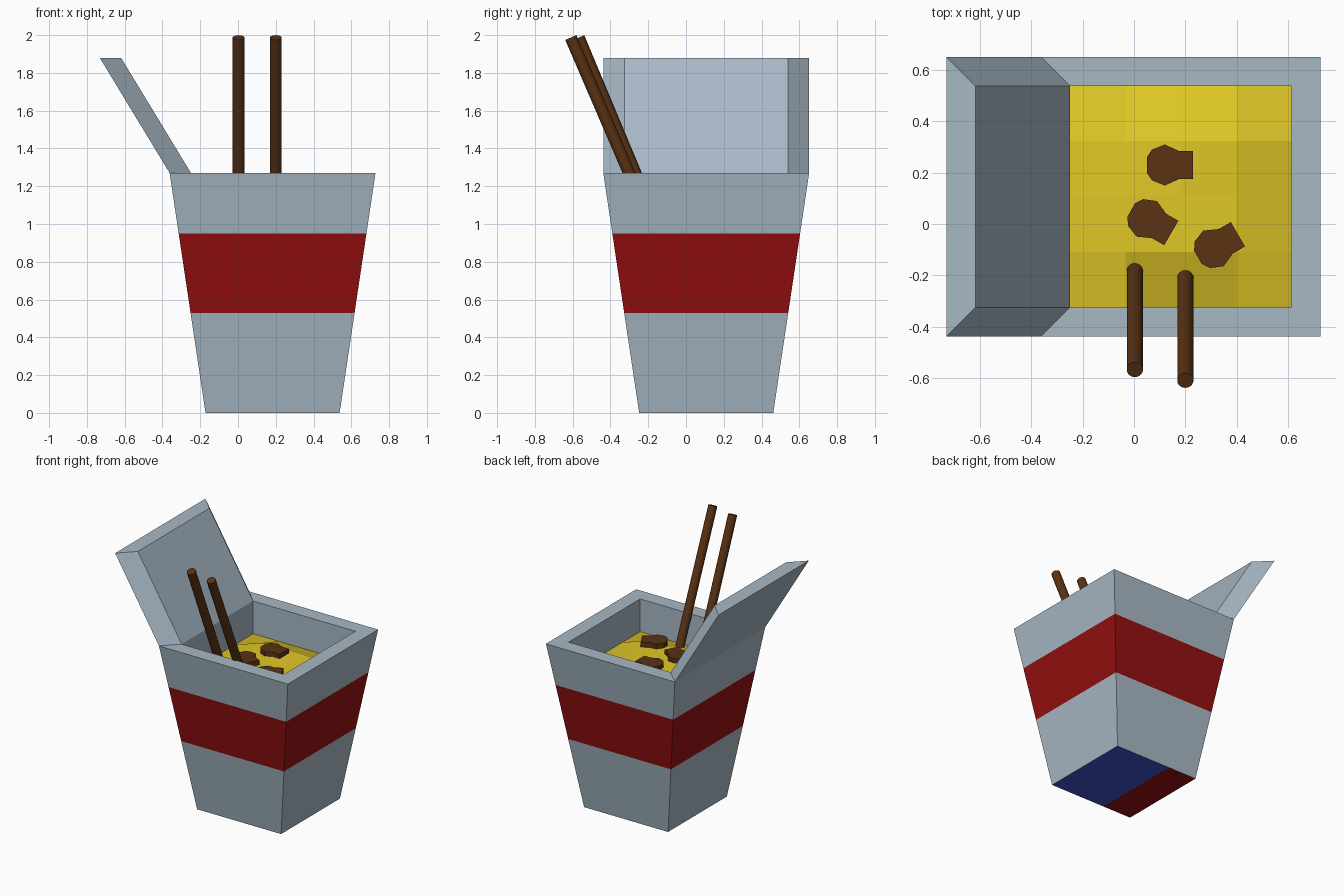
import bpy, bmesh, math, random
from mathutils import Vector, Matrix

if "Cube" in bpy.data.objects:
    bpy.data.objects.remove(bpy.data.objects["Cube"])

random.seed(3)
CX, CY = 0.183, 0.107          # carton axis
TOP, RIM, INNER = 1.27, 0.545, 0.432
NOODLE_Z = 1.02


def material(name, rgb):
    m = bpy.data.materials.new(name)
    m.diffuse_color = (*rgb, 1)
    m.use_nodes = True
    m.node_tree.nodes["Principled BSDF"].inputs["Base Color"].default_value = m.diffuse_color
    return m


GREY = material("carton grey", (0.39, 0.48, 0.56))
RED = material("band red", (0.30, 0.005, 0.005))
BLUE = material("base blue", (0.05, 0.085, 0.60))
YELLOW = material("noodle yellow", (0.75, 0.58, 0.02))
BROWN = material("wood brown", (0.10, 0.032, 0.007))


def finish(bm, name, *mats):
    bmesh.ops.recalc_face_normals(bm, faces=bm.faces)
    me = bpy.data.meshes.new(name)
    bm.to_mesh(me)
    bm.free()
    for m in mats:
        me.materials.append(m)
    ob = bpy.data.objects.new(name, me)
    bpy.context.collection.objects.link(ob)
    return ob


def square(bm, half, z):
    return [bm.verts.new((CX + sx * half, CY + sy * half, z))
            for sx, sy in ((-1, -1), (1, -1), (1, 1), (-1, 1))]


def prism(bm, outline, offset):
    """Extrude a closed outline along an offset."""
    face = bm.faces.new([bm.verts.new(p) for p in outline])
    new = bmesh.ops.extrude_face_region(bm, geom=[face], use_keep_orig=True)["geom"]
    bmesh.ops.translate(bm, vec=offset,
                        verts=[v for v in new if isinstance(v, bmesh.types.BMVert)])


# Carton: tapering rings, rim, then inner walls down to the noodles
bm = bmesh.new()
half_at = lambda z: 0.355 + (RIM - 0.355) * z / TOP
rings = [square(bm, half_at(z), z) for z in (0, 0.53, 0.95, TOP)]
rings += [square(bm, INNER, TOP), square(bm, INNER, NOODLE_Z)]
for i, (a, b) in enumerate(zip(rings, rings[1:])):
    for k in range(4):
        f = bm.faces.new((a[k], a[(k + 1) % 4], b[(k + 1) % 4], b[k]))
        f.material_index = 1 if i == 1 else 0      # red band
# Base: cut into a red and a blue part
base = bm.faces.new(rings[0])
bmesh.ops.bisect_plane(bm, geom=[base] + list(base.edges) + list(base.verts),
                       plane_co=(0.07, 0, 0), plane_no=(1, 0, 0))
for f in bm.faces:
    c = f.calc_center_median()
    if c.z < 1e-4:
        f.material_index = 1 if c.x < 0.07 else 2
# Normals point out of the carton wall; the noodles close the opening
finish(bm, "carton", GREY, RED, BLUE)

# Lid: the mitred left rim strip extruded up and outwards
bm = bmesh.new()
strip = [(CX - h, CY + s * h, TOP) for h, s in
         ((RIM, -1), (INNER, -1), (INNER, 1), (RIM, 1))]
prism(bm, strip, Vector((-0.37, 0, 0.61)))
finish(bm, "open_lid", GREY)

# Noodles: a 4 x 4 grid with an uneven raised middle
bm = bmesh.new()
bmesh.ops.create_grid(bm, x_segments=4, y_segments=4, size=INNER,
                      matrix=Matrix.Translation((CX, CY, NOODLE_Z)))
for v in bm.verts:
    if not v.is_boundary:
        v.co.z += 0.075 + random.uniform(-0.006, 0.006)
finish(bm, "noodles", YELLOW)

# Meat pieces: rounded slab with a square tail
SLAB = [(.11, .055), (.055, .055), (0, .08), (-.05, .06), (-.07, .03),
        (-.07, -.03), (-.05, -.06), (0, -.08), (.055, -.055), (.11, -.055)]
for i, (x, y, deg) in enumerate(((0.12, 0.23, 0), (0.05, 0.02, -30), (0.31, -0.095, 30))):
    bm = bmesh.new()
    place = Matrix.Translation((x, y, 1.08)) @ Matrix.Rotation(math.radians(deg), 4, "Z")
    prism(bm, [place @ Vector((*p, 0)) for p in SLAB], Vector((0, 0, 0.05)))
    finish(bm, f"meat_piece_{i + 1}", BROWN)

# Chopsticks: leaning cylinders
for i, (x, y_top, y_low) in enumerate(((0.003, -0.568, -0.155), (0.2, -0.61, -0.185))):
    low, top = Vector((x, y_low, 1.0)), Vector((x, y_top, 1.987))
    axis = top - low
    bpy.ops.mesh.primitive_cylinder_add(
        vertices=14, radius=0.032, depth=axis.length, location=(low + top) / 2,
        rotation=axis.to_track_quat("Z", "Y").to_euler())
    stick = bpy.context.object
    stick.name = f"chopstick_{i + 1}"
    stick.data.materials.append(BROWN)
    bpy.ops.object.shade_smooth_by_angle()
